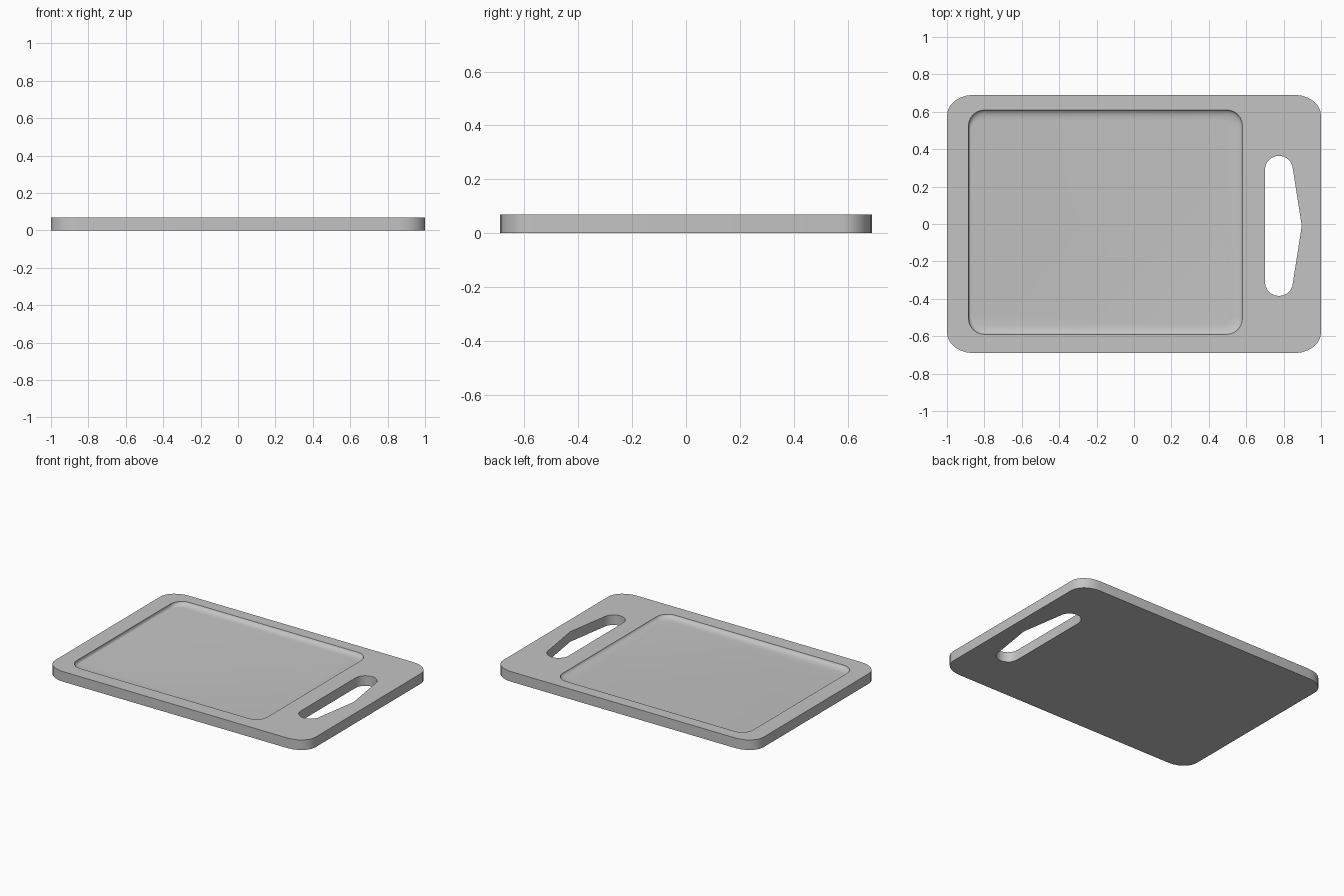
import bpy
import bmesh
from math import sin, cos, pi, radians

THICK = 0.07
DEPTH = 0.024

cube = bpy.data.objects.get("Cube")
if cube:
    bpy.data.objects.remove(cube, do_unlink=True)

grey = bpy.data.materials.new("plain grey")
grey.use_nodes = True
grey.diffuse_color = (0.55, 0.55, 0.55, 1)
grey.node_tree.nodes["Principled BSDF"].inputs["Base Color"].default_value = (0.55, 0.55, 0.55, 1)


def arc(cx, cy, rx, ry, start, end, steps):
    """Points along an elliptical arc, angles in degrees."""
    angles = [radians(start + (end - start) * i / steps) for i in range(steps + 1)]
    return [(cx + rx * cos(a), cy + ry * sin(a)) for a in angles]


def rounded_rect(x0, x1, y0, y1, rx, ry, steps=6):
    corners = [(x1 - rx, y1 - ry), (x0 + rx, y1 - ry), (x0 + rx, y0 + ry), (x1 - rx, y0 + ry)]
    pts = []
    for i, (cx, cy) in enumerate(corners):
        pts += arc(cx, cy, rx, ry, 90 * i, 90 * i + 90, steps)
    return pts


def loft(name, rings):
    """Closed solid through (outline, height) rings, bottom to top."""
    bm = bmesh.new()
    loops = [[bm.verts.new((x, y, z)) for x, y in pts] for pts, z in rings]
    n = len(loops[0])
    for low, high in zip(loops, loops[1:]):
        for i in range(n):
            j = (i + 1) % n
            bm.faces.new((low[i], low[j], high[j], high[i]))
    bm.faces.new(loops[0][::-1])
    bm.faces.new(loops[-1])
    mesh = bpy.data.meshes.new(name)
    bm.to_mesh(mesh)
    bm.free()
    obj = bpy.data.objects.new(name, mesh)
    bpy.context.collection.objects.link(obj)
    mesh.materials.append(grey)
    return obj


# Board slab with rounded corners
outline = rounded_rect(-1, 1, -0.69, 0.69, 0.14, 0.11)
board = loft("cutting_board", [(outline, 0), (outline, THICK)])

# Shallow tray: steep on the left, softly coved on the other sides
rings = []
for i in range(7):
    a = pi / 2 * i / 6
    soft = 0.055 * (1 - sin(a))
    steep = 0.012 * (1 - sin(a))
    z = THICK - DEPTH * cos(a)
    rings.append((rounded_rect(-0.885 + steep, 0.58 - soft, -0.59 + soft, 0.61 - soft,
                               0.085 - soft / 2, 0.085 - soft / 2), z))
rings.append((rings[-1][0], THICK + 0.05))
tray = loft("tray_cutter", rings)

# Handle slot with round ends and a pointed outer side
slot = arc(0.775, 0.29, 0.075, 0.075, 0, 180, 10)
slot += arc(0.775, -0.31, 0.075, 0.075, 180, 360, 10)
slot.append((0.897, -0.01))
handle = loft("handle_cutter", [(slot, -0.05), (slot, THICK + 0.05)])

# Cut the tray and the handle out of the board
bpy.ops.object.select_all(action="DESELECT")
bpy.context.view_layer.objects.active = board
board.select_set(True)
for cutter in (tray, handle):
    cutter.hide_render = True
    mod = board.modifiers.new(cutter.name, "BOOLEAN")
    mod.operation = "DIFFERENCE"
    mod.solver = "EXACT"
    mod.object = cutter
    bpy.ops.object.modifier_apply(modifier=mod.name)
    bpy.data.objects.remove(cutter, do_unlink=True)

bpy.ops.object.shade_smooth_by_angle(angle=radians(30))
